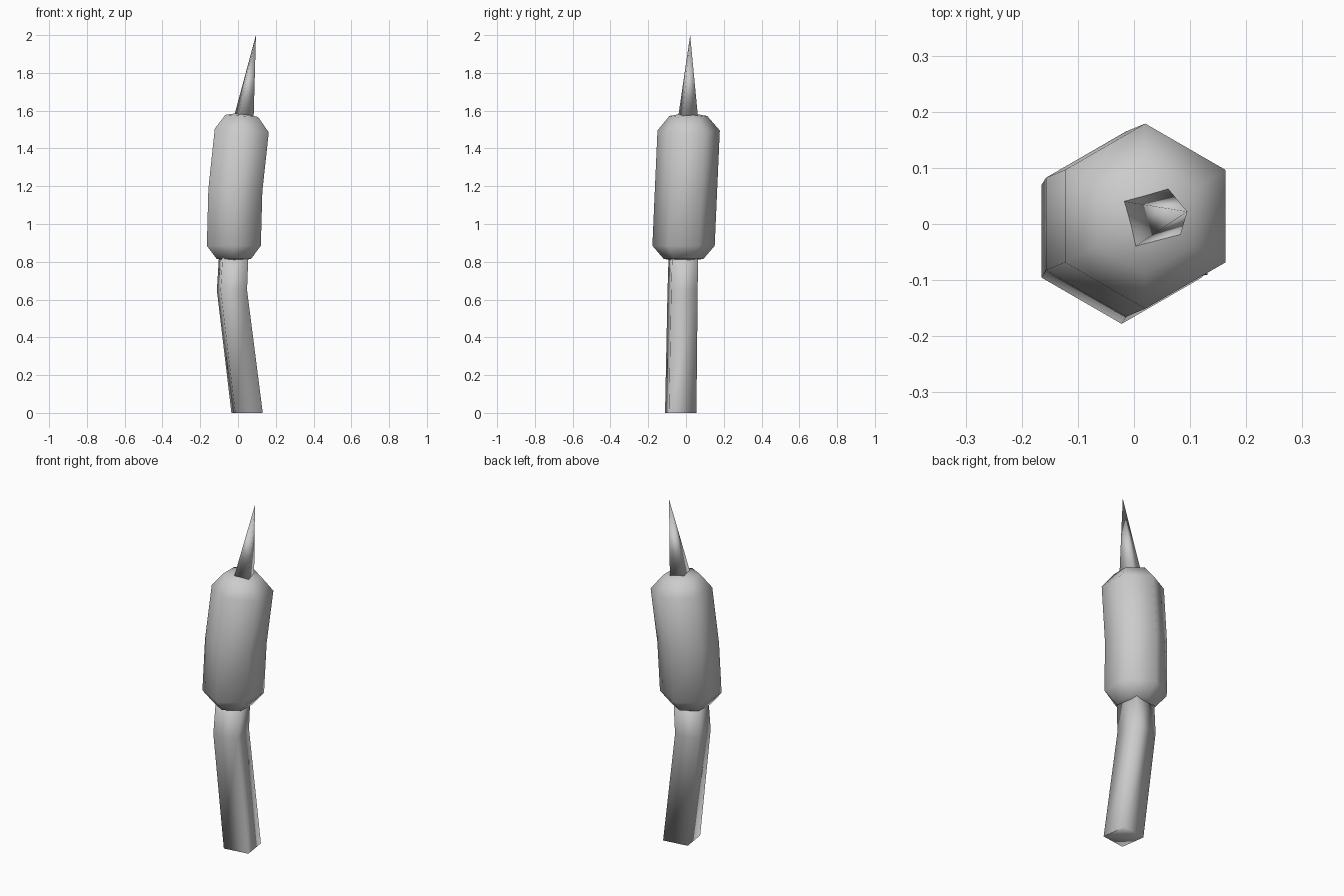
import bpy, bmesh, math
from mathutils import Vector

if "Cube" in bpy.data.objects:
    bpy.data.objects.remove(bpy.data.objects["Cube"])

grey = bpy.data.materials.new("plain grey")
grey.diffuse_color = (0.6, 0.6, 0.6, 1)
grey.use_nodes = True
grey.node_tree.nodes["Principled BSDF"].inputs["Base Color"].default_value = grey.diffuse_color


def loft(name, sides, turn, rings, smooth_angle):
    """Skin rings of (x, y, z, radius, tilt); a zero radius closes to a point."""
    bm = bmesh.new()
    loops = []
    for x, y, z, r, tilt in rings:
        if r == 0:
            loops.append([bm.verts.new((x, y, z))])
            continue
        loop = []
        for i in range(sides):
            a = math.radians(turn) + 2 * math.pi * i / sides
            dx, dy = r * math.cos(a), r * math.sin(a)
            loop.append(bm.verts.new(Vector((x + dx, y + dy, z - tilt * dx))))
        loops.append(loop)
    for low, high in zip(loops, loops[1:]):
        for i in range(sides):
            j = (i + 1) % sides
            if len(low) == 1:
                bm.faces.new((low[0], high[j], high[i]))
            elif len(high) == 1:
                bm.faces.new((low[i], low[j], high[0]))
            else:
                bm.faces.new((low[i], low[j], high[j], high[i]))
    # close open ends
    if len(loops[0]) > 1:
        bm.faces.new(loops[0][::-1])
    if len(loops[-1]) > 1:
        bm.faces.new(loops[-1])
    bmesh.ops.recalc_face_normals(bm, faces=bm.faces)
    mesh = bpy.data.meshes.new(name)
    bm.to_mesh(mesh)
    bm.free()
    mesh.materials.append(grey)
    obj = bpy.data.objects.new(name, mesh)
    bpy.context.collection.objects.link(obj)
    bpy.ops.object.select_all(action='DESELECT')
    obj.select_set(True)
    bpy.context.view_layer.objects.active = obj
    bpy.ops.object.shade_smooth_by_angle(angle=math.radians(smooth_angle))
    return obj


# Bent square stalk, running up into the seed head
loft("stalk", 4, 53, [
    (0.048, -0.028, 0.0, 0.104, 0),
    (-0.032, -0.018, 0.65, 0.1, 0),
    (-0.022, -0.014, 0.85, 0.097, 0)], 91)

# Six-sided seed head with domed ends
loft("seed_head", 6, 30, [
    (-0.022, -0.013, 0.80, 0, 0),
    (-0.022, -0.013, 0.815, 0.105, 0),
    (-0.022, -0.013, 0.885, 0.165, 0),
    (-0.014, 0.0, 1.18, 0.165, 0.04),
    (0.02, 0.014, 1.495, 0.165, 0.07),
    (0.02, 0.012, 1.572, 0.1, 0.07),
    (0.02, 0.012, 1.59, 0, 0)], 80)

# Leaning pointed spike on top
loft("spike", 4, 60, [
    (0.031, 0.011, 1.57, 0.06, 0),
    (0.095, 0.022, 2.0, 0, 0)], 120)
